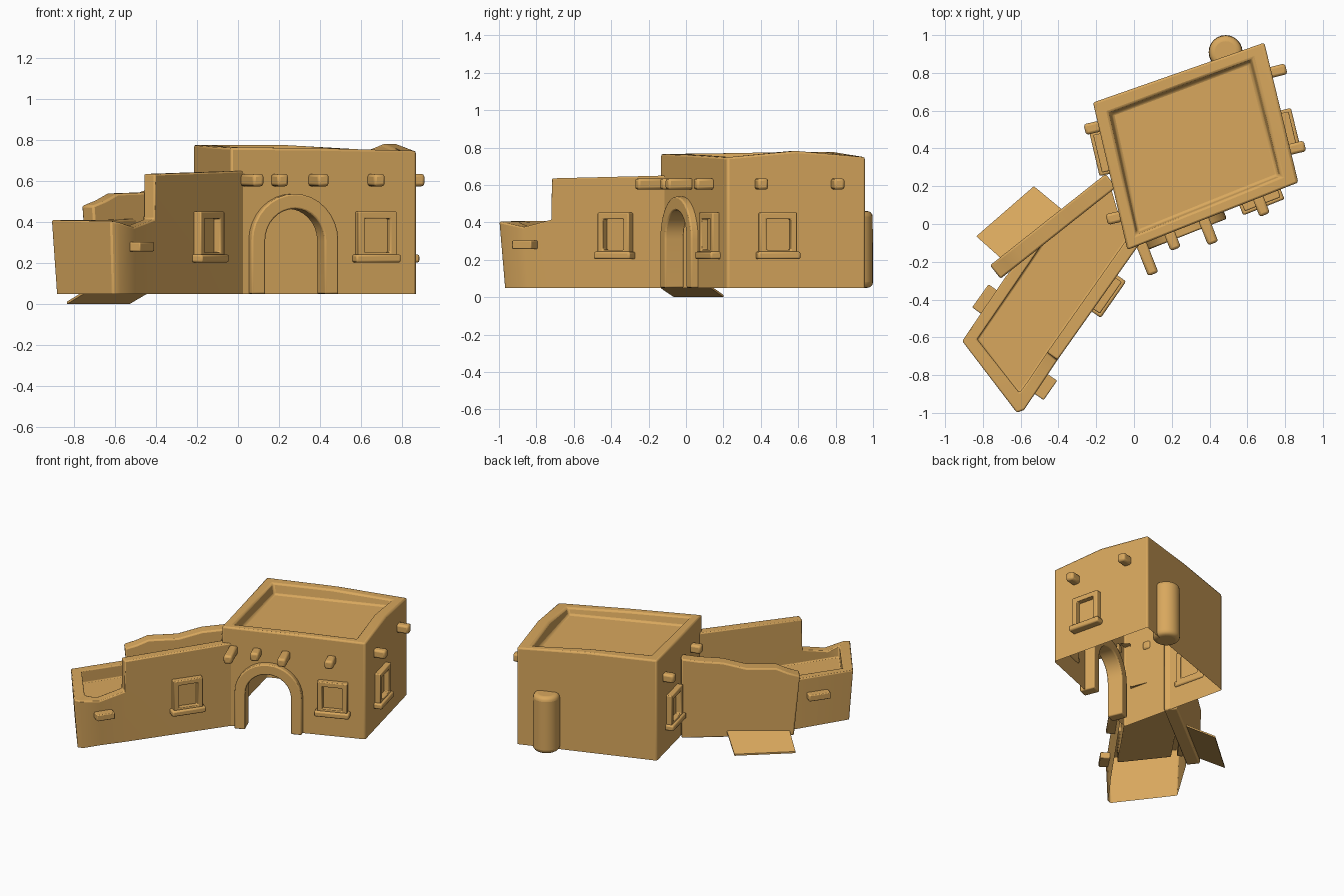
import bpy, bmesh, math
from mathutils import Vector, Matrix

cube = bpy.data.objects.get("Cube")
if cube:
    bpy.data.objects.remove(cube, do_unlink=True)

clay = bpy.data.materials.new("sand clay")
clay.use_nodes = True
TAN = (0.69, 0.39, 0.11, 1)
clay.diffuse_color = TAN
bsdf = clay.node_tree.nodes["Principled BSDF"]
bsdf.inputs["Base Color"].default_value = TAN
bsdf.inputs["Roughness"].default_value = 0.9

BASE = 0.05
parts = []


def finish(name, bm, bevel=0.0, segments=2, closed=True):
    if closed:
        bmesh.ops.recalc_face_normals(bm, faces=bm.faces[:])
    mesh = bpy.data.meshes.new(name)
    bm.to_mesh(mesh)
    bm.free()
    mesh.materials.append(clay)
    ob = bpy.data.objects.new(name, mesh)
    bpy.context.collection.objects.link(ob)
    if bevel:
        mod = ob.modifiers.new("soft edges", 'BEVEL')
        mod.width, mod.segments = bevel, segments
        mod.limit_method, mod.angle_limit = 'ANGLE', math.radians(35)
    parts.append(ob)
    return ob


def wall_frame(a, b):
    """Local axes of a wall: x along it, y outward, z up."""
    a, b = Vector((*a, 0)), Vector((*b, 0))
    d = (b - a).normalized()
    m = Matrix((d, Vector((d.y, -d.x, 0)), Vector((0, 0, 1)))).transposed().to_4x4()
    m.translation = a
    return m


def block(name, frame, s, z, width, height, inner, outer, bevel=0.006):
    bm = bmesh.new()
    bmesh.ops.create_cube(bm, size=1)
    shape = Matrix.Translation((s, (inner + outer) / 2, z)) @ Matrix.Diagonal((width, outer - inner, height, 1))
    bm.transform(frame @ shape)
    finish(name, bm, bevel)


def ring_band(bm, lower, upper):
    n = len(lower)
    for i in range(n):
        bm.faces.new((lower[i], lower[(i + 1) % n], upper[(i + 1) % n], upper[i]))


def window(name, frame, s, z=0.335):
    """A square frame in one piece, with a heavier sill."""
    bm = bmesh.new()
    loops = []
    for y, half, tall in ((-0.01, 0.102, 0.117), (0.038, 0.102, 0.117), (0.038, 0.067, 0.082), (-0.01, 0.067, 0.082)):
        loops.append([bm.verts.new(frame @ Vector((s + i * half, y, z + j * tall)))
                      for i, j in ((-1, -1), (1, -1), (1, 1), (-1, 1))])
    for i in range(4):
        ring_band(bm, loops[i], loops[(i + 1) % 4])
    finish(name + "_frame", bm, 0.006)
    block(name + "_sill", frame, s, z - 0.112, 0.235, 0.04, -0.01, 0.055, 0.01)


def arch(center, half, spring=0.31, steps=16):
    """Left foot, over the crown, to the right foot, as (s, z)."""
    curve = [(center - half * math.cos(math.pi * i / steps), spring + half * math.sin(math.pi * i / steps))
             for i in range(steps + 1)]
    return [(center - half, BASE)] + curve + [(center + half, BASE)]


def with_mids(points):
    out = []
    for i, p in enumerate(points):
        q = points[(i + 1) % len(points)]
        out += [Vector(p), (Vector(p) + Vector(q)) / 2]
    return out


# Main house: open-bottomed shell with an arched doorway and sunken roof
A, B, C, D = (-0.035, -0.137), (0.87, 0.22), (0.69, 0.96), (-0.217, 0.643)
corners = [A, B, C, D]
front, right, back, left = [wall_frame(corners[i], corners[(i + 1) % 4]) for i in range(4)]
DOOR = 0.322
bm = bmesh.new()
heights = [0.765, 0.76, 0.748, 0.782, 0.75, 0.775, 0.777, 0.77]
inner = [(0.01, -0.06), (0.78, 0.25), (0.625, 0.875), (-0.135, 0.59)]
foot = [bm.verts.new((x, y, BASE)) for x, y in corners]
top = [bm.verts.new((*p, h)) for p, h in zip(with_mids(corners), heights)]
rim = [bm.verts.new((*p, h)) for p, h in zip(with_mids(inner), heights)]
middle = sum((Vector(p) for p in inner), Vector((0, 0))) / 4
floor = [bm.verts.new((*p.lerp(middle, 0.04), 0.70)) for p in with_mids(inner)]
notch = [bm.verts.new(front @ Vector((s, 0, z))) for s, z in arch(DOOR, 0.17)]
bm.faces.new([foot[0]] + notch + [foot[1], top[2], top[1], top[0]])
for i in range(1, 4):
    bm.faces.new((foot[i], foot[(i + 1) % 4], top[(2 * i + 2) % 8], top[2 * i + 1], top[2 * i]))
ring_band(bm, top, rim)
ring_band(bm, rim, floor)
bm.faces.new(floor)
finish("main_house", bm, 0.012, closed=False)

# Door surround
bm = bmesh.new()
outline = arch(DOOR, 0.228) + arch(DOOR, 0.155)[::-1]
near = [bm.verts.new(front @ Vector((s, 0.04, z))) for s, z in outline]
far = [bm.verts.new(front @ Vector((s, -0.07, z))) for s, z in outline]
bm.faces.new(near)
bm.faces.new(far[::-1])
ring_band(bm, near, far)
finish("door_surround", bm, 0.008)

# Windows of the main house
window("front_window", front, 0.755)
window("side_window", right, 0.275)
window("rear_side_window", left, 0.27)

# Roof beam ends: position along the wall and reach
for frame, spots in ((front, ((0.08, 0.17), (0.24, 0.09), (0.435, 0.135), (0.745, 0.095))),
                     (right, ((0.18, 0.08), (0.60, 0.08))),
                     (left, ((0.13, 0.075), (0.62, 0.07)))):
    for s, reach in spots:
        block("roof_beam", frame, s, 0.605, 0.058, 0.06, -0.01, reach, 0.014)

# Rounded buttress at the back
bm = bmesh.new()
bmesh.ops.create_cone(bm, cap_ends=True, segments=24, radius1=0.09, radius2=0.088, depth=0.41)
bm.transform(Matrix.Translation((0.485, 0.91, BASE + 0.205)))
finish("back_buttress", bm, 0.03, 4)

# Wing: outer and inner wall lines with top heights, and a sunken floor
outer_line = [(-0.46, -0.02, 0.42), (-0.68, -0.28, 0.41), (-0.91, -0.62, 0.41), (-0.62, -1.0, 0.405),
              (-0.582, -0.985, 0.40), (-0.505, -0.87, 0.375), (-0.405, -0.72, 0.415),
              (-0.405, -0.72, 0.635), (0.025, -0.112, 0.65)]
inner_line = [(-0.40, 0.02), (-0.61, -0.29), (-0.83, -0.61), (-0.61, -0.89),
              (-0.60, -0.885), (-0.56, -0.83), (-0.46, -0.68), (-0.46, -0.68), (-0.03, -0.07)]
FLOOR, STEP = 0.32, 6
bm = bmesh.new()
center = Vector((-0.45, -0.45))
bottom, crest, lip, deck = [], [], [], []
for (x, y, h), p in zip(outer_line, inner_line):
    q = Vector((x, y)).lerp(center, 0.055 if y < -0.8 or x < -0.9 else 0)
    bottom.append(bm.verts.new((*q, BASE)))
    crest.append(bm.verts.new((x, y, h)))
    lip.append(bm.verts.new((*p, h)))
    deck.append(bm.verts.new((*p, FLOOR)))
for i in range(len(crest) - 1):
    bm.faces.new((crest[i], crest[i + 1], lip[i + 1], lip[i]))
    # The tall wall shares the low wall's end edge at the step
    if i < STEP:
        bm.faces.new((bottom[i], bottom[i + 1], crest[i + 1], crest[i]))
        bm.faces.new((lip[i], lip[i + 1], deck[i + 1], deck[i]))
    elif i > STEP:
        bm.faces.new((bottom[STEP], bottom[i + 1], crest[i + 1], crest[i], crest[STEP]))
        bm.faces.new((lip[STEP], lip[i], lip[i + 1], deck[i + 1], deck[STEP]))
far_side = [bm.verts.new((x, y, FLOOR)) for x, y in ((-0.09, 0.08), (-0.13, 0.22))]
bm.faces.new(deck[:STEP + 1] + deck[STEP + 2:] + far_side)
bmesh.ops.delete(bm, geom=[v for v in bm.verts if not v.link_faces], context='VERTS')
finish("wing", bm, 0.008, closed=False)

# Rear wing wall with a worn top edge
start, end = (-0.735, -0.255), (-0.122, 0.23)
rear = wall_frame(end, start)
length = (Vector(end) - Vector(start)).length
profile = [(0, BASE), (length - 0.04, BASE), (length, 0.48), (length * 0.9, 0.505), (length * 0.8, 0.54),
           (length * 0.55, 0.545), (length * 0.35, 0.59), (length * 0.15, 0.605), (0, 0.625)]
bm = bmesh.new()
sides = [[bm.verts.new(rear @ Vector((s, y, z))) for s, z in profile] for y in (-0.045, 0.045)]
bm.faces.new(sides[0])
bm.faces.new(sides[1][::-1])
ring_band(bm, *sides)
finish("rear_wing_wall", bm, 0.01)

# Wing window and ledge blocks
wing_right = wall_frame((-0.582, -0.985), (0.025, -0.112))
window("wing_window", wing_right, 0.75)
block("wing_ledge", wing_right, 0.165, 0.28, 0.125, 0.045, -0.03, 0.055)
wing_left = wall_frame((-0.42, 0.07), (-0.91, -0.62))
block("wing_rear_ledge", wing_left, 0.595, 0.28, 0.15, 0.045, -0.03, 0.06)

# Sloping slab leaning on the foot of the rear wall
bm = bmesh.new()
rect = [(-0.835, -0.065, 0), (-0.695, -0.19, 0.085), (-0.385, 0.08, 0.085), (-0.53, 0.2, 0)]
under = [bm.verts.new(p) for p in rect]
over = [bm.verts.new((x, y, z + 0.012)) for x, y, z in rect]
bm.faces.new(under[::-1])
bm.faces.new(over)
ring_band(bm, under, over)
finish("ground_slab", bm)

# Soft shading with sharp edges kept
bpy.ops.object.select_all(action='DESELECT')
for ob in parts:
    ob.select_set(True)
bpy.context.view_layer.objects.active = parts[0]
bpy.ops.object.shade_smooth_by_angle(angle=math.radians(35))
